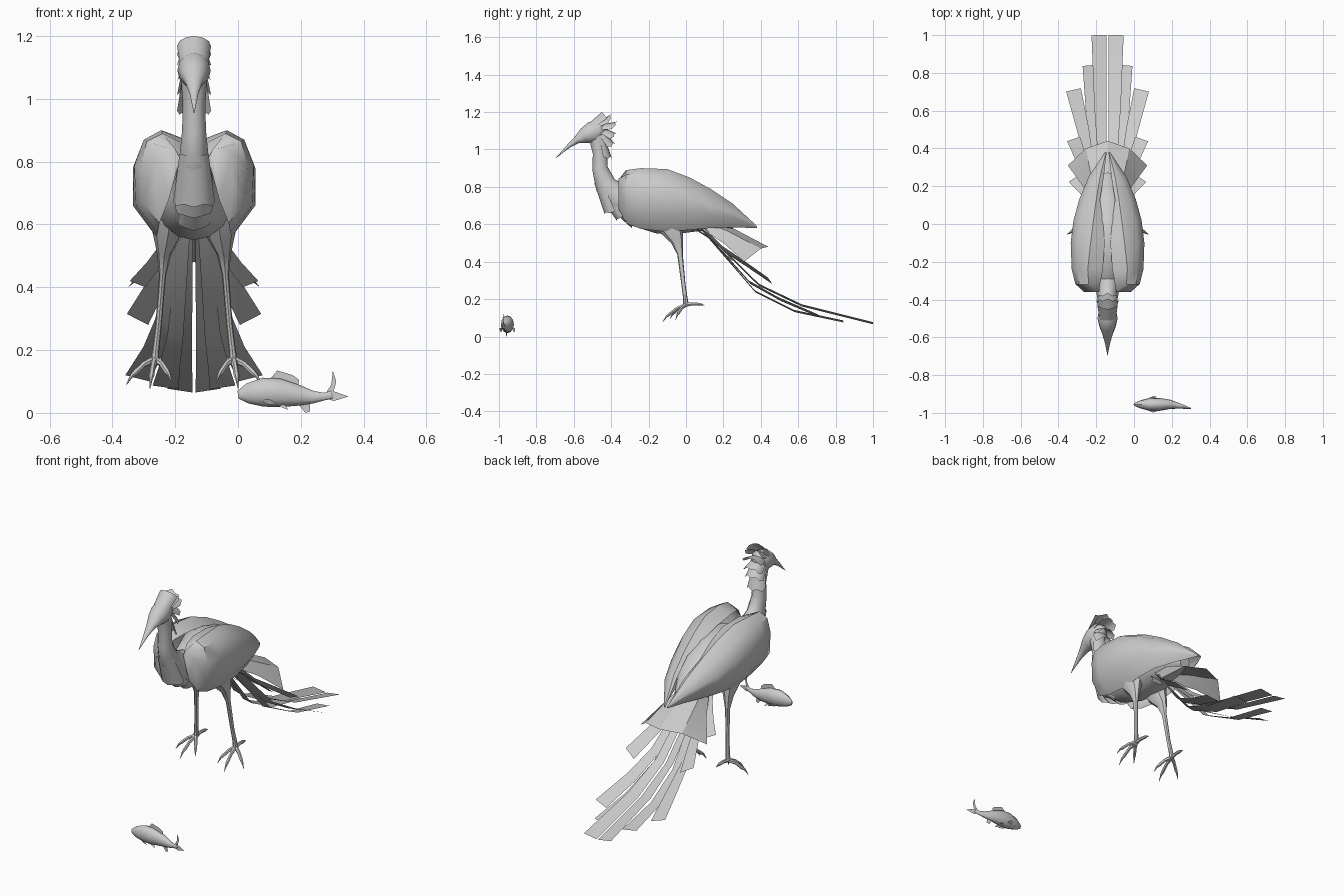
import bpy, bmesh, math
from mathutils import Vector

if "Cube" in bpy.data.objects:
    bpy.data.objects.remove(bpy.data.objects["Cube"])

BIRD_X = -0.14
grey = bpy.data.materials.new("plain_grey")
grey.use_nodes = True
COLOUR = (0.6, 0.6, 0.6, 1)
grey.diffuse_color = COLOUR
grey.node_tree.nodes["Principled BSDF"].inputs["Base Color"].default_value = COLOUR


def finish(name, bm, x=BIRD_X, mirror=False, angle=40):
    """Turn a bmesh into a shaded object, optionally mirrored about its own x."""
    bmesh.ops.recalc_face_normals(bm, faces=bm.faces)
    mesh = bpy.data.meshes.new(name)
    bm.to_mesh(mesh)
    bm.free()
    mesh.materials.append(grey)
    ob = bpy.data.objects.new(name, mesh)
    bpy.context.collection.objects.link(ob)
    ob.location.x = x
    if mirror:
        ob.modifiers.new("Mirror", 'MIRROR').use_mirror_merge = False
    bpy.ops.object.select_all(action='DESELECT')
    ob.select_set(True)
    bpy.context.view_layer.objects.active = ob
    bpy.ops.object.shade_smooth_by_angle(angle=math.radians(angle))
    return ob


def grid(name, rows, closed=False, caps=False, **kw):
    """Skin rows of points with quads."""
    bm = bmesh.new()
    vs = [[bm.verts.new(p) for p in row] for row in rows]
    n = len(rows[0])
    for a, b in zip(vs, vs[1:]):
        for i in range(n if closed else n - 1):
            j = (i + 1) % n
            bm.faces.new((a[i], a[j], b[j], b[i]))
    if caps:
        bm.faces.new(vs[0])
        bm.faces.new(vs[-1])
    return finish(name, bm, **kw)


def loft(name, path, n=12, side=(1, 0, 0), **kw):
    """Elliptical sections (x, y, z, half width, half height) along a path."""
    pts = [Vector(p[:3]) for p in path]
    rows = []
    for i, p in enumerate(path):
        t = (pts[min(i + 1, len(pts) - 1)] - pts[max(i - 1, 0)]).normalized()
        up = t.cross(Vector(side)).normalized()
        across = up.cross(t)
        rows.append([pts[i] + across * p[3] * math.cos(a) + up * p[4] * math.sin(a)
                     for a in (math.tau * k / n for k in range(n))])
    return grid(name, rows, closed=True, caps=True, **kw)


def arch(name, base, tip, w0, w1, focus, sag=1.0, jag=0.0):
    """Curved row of overlapping feathers wrapped around a focus point."""
    base, tip, focus = (Vector((0, *p)) for p in (base, tip, focus))
    inward = (focus - base).normalized()
    rows = []
    for c, w, j in ((base, w0, 0), (tip, w1, jag)):
        row = []
        for k in range(-3, 4):
            a = k * math.pi / 6
            pull = (base - tip) * j * (abs(k) % 2)
            row.append(c + pull + Vector((w * math.sin(a), 0, 0))
                       + inward * w * sag * (1 - math.cos(a)))
        rows.append(row)
    return grid(name, rows)


def plate(name, outline, mirror=False, x=BIRD_X):
    bm = bmesh.new()
    bm.faces.new([bm.verts.new(p) for p in outline])
    return finish(name, bm, x=x, mirror=mirror)


# Body, neck, head with beak
loft("body", [(0, -.37, .71, .03, .05), (0, -.28, .70, .085, .11), (0, -.15, .705, .13, .155),
              (0, 0, .69, .135, .14), (0, .12, .66, .10, .10), (0, .26, .60, .03, .03)], 16)
loft("neck", [(0, -.26, .70, .08, .10), (0, -.36, .74, .06, .08), (0, -.43, .81, .047, .058),
              (0, -.46, .90, .038, .042), (0, -.46, .98, .036, .038),
              (0, -.475, 1.07, .042, .045)])
loft("head_and_beak", [(0, -.42, 1.12, .012, .012), (0, -.45, 1.11, .045, .05),
                       (0, -.50, 1.09, .053, .06), (0, -.545, 1.073, .043, .042),
                       (0, -.585, 1.05, .027, .02), (0, -.63, 1.016, .014, .010),
                       (0, -.695, .955, .001, .001)])

# Crest rows from the forehead down the nape
crest = [((-.56, 1.105), (-.45, 1.20)), ((-.49, 1.14), (-.395, 1.19)),
         ((-.47, 1.13), (-.365, 1.15)), ((-.45, 1.12), (-.37, 1.085)),
         ((-.44, 1.10), (-.38, 1.03)), ((-.43, 1.05), (-.395, .95))]
for i, (b, t) in enumerate(crest):
    arch(f"crest_row_{i + 1}", b, t, .04, .054, (-.51, 1.05), .8, .12 if i else 0)

# Overlapping breast feathers
bib = [((-.49, .82), (-.435, .655), .066), ((-.435, .71), (-.37, .62), .06),
       ((-.38, .66), (-.29, .58), .055)]
for i, (b, t, w) in enumerate(bib):
    arch(f"breast_feathers_{i + 1}", b, t, w * .7, w, (-.2, .86), .9, .05)

# Folded wings: inner edge, shoulder, side, crease and tucked lower edge
wing = {-.36: [(.045, .81), (.06, .84), (.09, .845), (.115, .81), (.125, .73), (.08, .68)],
        -.32: [(.04, .86), (.10, .89), (.15, .865), (.17, .79), (.165, .67), (.11, .605)],
        -.24: [(.025, .87), (.105, .90), (.16, .87), (.19, .79), (.185, .66), (.115, .575)],
        -.10: [(.015, .86), (.09, .895), (.16, .86), (.195, .78), (.195, .66), (.12, .56)],
        .02: [(.025, .82), (.075, .85), (.145, .815), (.18, .745), (.18, .655), (.12, .57)],
        .13: [(.04, .77), (.06, .79), (.115, .76), (.15, .70), (.15, .65), (.105, .58)],
        .25: [(.02, .70), (.04, .71), (.07, .695), (.10, .665), (.10, .64), (.06, .583)],
        .38: [(.005, .58), (.008, .588), (.011, .59), (.013, .588), (.014, .585), (.01, .58)]}
grid("wings", [[(x, y, z) for x, z in row] for y, row in wing.items()],
     caps=True, mirror=True, angle=42)

# Broad tail fan
grid("tail_fan", [[(0, .10, .62), (.04, .10, .61), (.07, .09, .57)],
                  [(0, .24, .585), (.08, .22, .565), (.13, .20, .50)],
                  [(0, .44, .48), (.115, .40, .47), (.21, .31, .40)]],
     mirror=True, angle=20)

# Long trailing feathers: centre path, half width at the tip, rise of the outer edge
trails = [[(.02, .08, .575), (.03, .39, .27), (.038, .62, .16), (.045, 1.0, .065), .040, .012],
          [(.03, .08, .57), (.06, .37, .235), (.08, .58, .13), (.09, .84, .075), .042, .012],
          [(.04, .08, .57), (.10, .34, .28), (.13, .50, .19), (.18, .71, .10), .040, .02],
          [(.05, .08, .57), (.09, .20, .45), (.13, .32, .37), (.18, .45, .28), .036, .035],
          [(.06, .06, .56), (.09, .12, .52), (.13, .18, .46), (.18, .24, .40), .030, .02]]
for i, (*pts, w, rise) in enumerate(trails):
    rows = []
    run = Vector(pts[-1]) - Vector(pts[0])
    across = Vector((run.y, -run.x, 0)).normalized()
    for k, p in enumerate(pts):
        edge = across * w * (.4 + .2 * k)
        rows.append([Vector(p) - edge, Vector(p) + edge + Vector((0, 0, rise))])
    grid(f"trailing_feathers_{i + 1}", rows, mirror=True)

# Legs and feet
loft("legs", [(.075, -.09, .64, .06, .085), (.085, -.075, .57, .048, .062),
              (.095, -.047, .51, .024, .034), (.10, -.032, .44, .011, .015),
              (.113, -.014, .28, .010, .011), (.122, -.003, .20, .011, .012),
              (.125, 0, .165, .014, .016)], 8, mirror=True)
ankle = Vector((.125, 0, .17))
toes = {"outer": (.215, -.055, .09), "middle": (.14, -.125, .078),
        "inner": (.07, -.085, .095), "hind": (.12, .10, .165)}
for name, tip in toes.items():
    run = Vector(tip) - ankle
    path = []
    for f, lift, r in ((0, 0, .012), (.4, .016, .009), (.72, .014, .009),
                       (.82, .014, .006), (1, 0, .001)):
        p = ankle + run * f + Vector((0, 0, lift * (.4 if name == "hind" else 1)))
        path.append((*p, r, r))
    loft(f"{name}_toes", path, 6, mirror=True)

# Fish lying in front
FISH_Y = -.955
loft("fish_body", [(0, FISH_Y, .058, .006, .012), (.03, FISH_Y, .062, .02, .032),
                   (.08, FISH_Y, .066, .034, .046), (.13, FISH_Y, .064, .035, .046),
                   (.19, FISH_Y, .056, .025, .034), (.24, FISH_Y - .008, .05, .014, .02),
                   (.275, FISH_Y - .016, .052, .008, .012),
                   (.30, FISH_Y - .021, .058, .003, .013)], 12, side=(0, 1, 0), x=0)
fins = {"tail_fin_upper": [(.275, .055), (.297, .09), (.302, .135), (.313, .10), (.302, .06)],
        "tail_fin_lower": [(.275, .048), (.302, .07), (.352, .052), (.305, .038)],
        "dorsal_fin": [(.10, .105), (.125, .135), (.175, .12), (.195, .105), (.19, .08)],
        "anal_fin": [(.19, .03), (.215, .0), (.23, .005), (.228, .035)]}
for name, outline in fins.items():
    plate(f"fish_{name}", [(x, FISH_Y - .22 * max(0, x - .2), z) for x, z in outline], x=0)
for s in (-1, 1):
    plate("fish_pectoral_fin", [(.07, FISH_Y + s * .03, .045), (.10, FISH_Y + s * .042, .045),
                                (.125, FISH_Y + s * .04, .025), (.09, FISH_Y + s * .03, .028)], x=0)
    plate("fish_pelvic_fin", [(.12, FISH_Y + s * .015, .025), (.15, FISH_Y + s * .015, .025),
                              (.16, FISH_Y + s * .025, .01)], x=0)
